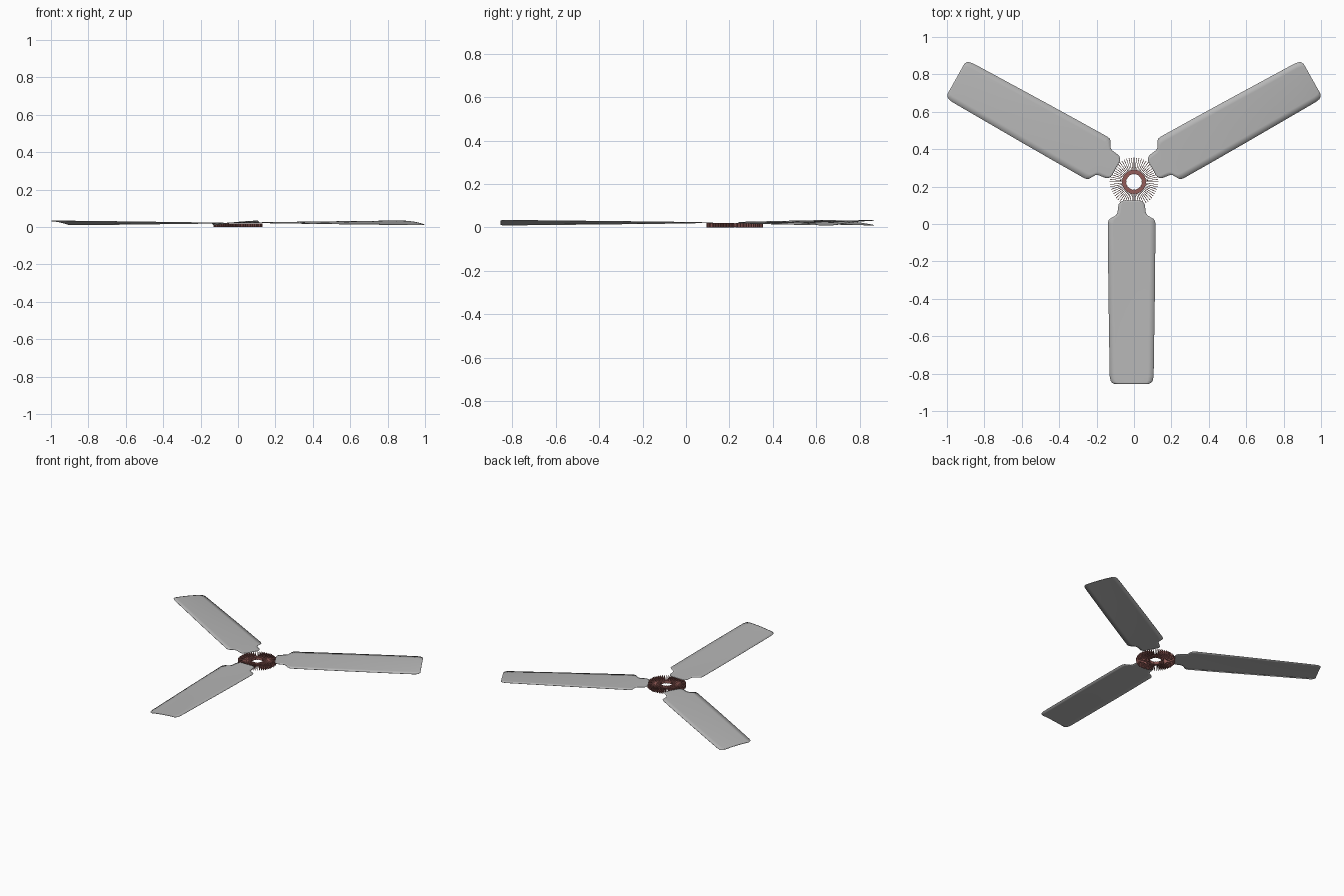
import bpy, bmesh, math
from mathutils import Matrix, Vector

cube = bpy.data.objects.get("Cube")
if cube:
    bpy.data.objects.remove(cube, do_unlink=True)

HUB = Vector((0, 0.225, 0))


def material(name, rgb, rough):
    m = bpy.data.materials.new(name)
    m.use_nodes = True
    m.diffuse_color = (*rgb, 1)
    b = m.node_tree.nodes["Principled BSDF"]
    b.inputs["Base Color"].default_value = (*rgb, 1)
    b.inputs["Roughness"].default_value = rough
    return m


grey = material("light grey", (0.47, 0.47, 0.47), 0.5)
copper = material("copper red", (0.30, 0.11, 0.10), 0.5)


def add_object(name, bm, mat):
    bmesh.ops.recalc_face_normals(bm, faces=bm.faces)
    me = bpy.data.meshes.new(name)
    bm.to_mesh(me)
    bm.free()
    me.materials.append(mat)
    ob = bpy.data.objects.new(name, me)
    bpy.context.collection.objects.link(ob)
    return ob


def smooth(ob):
    bpy.ops.object.select_all(action="DESELECT")
    ob.select_set(True)
    bpy.context.view_layer.objects.active = ob
    bpy.ops.object.shade_smooth_by_angle(angle=math.radians(40))


# Blade outline: distance from the hub, half width
OUTLINE = [(0.100, 0.045), (0.107, 0.060), (0.120, 0.070), (0.165, 0.076),
           (0.178, 0.084), (0.188, 0.100), (0.196, 0.115), (0.206, 0.124),
           (0.222, 0.127), (0.40, 0.126), (0.60, 0.124), (0.80, 0.121),
           (1.00, 0.118), (1.040, 0.117), (1.062, 0.113), (1.073, 0.106),
           (1.080, 0.092)]
COLUMNS = 8


def blade(name, angle, offset, shift):
    """Twisted, slightly cambered blade pointing out along an angle."""
    a = math.radians(angle)
    out = Vector((math.cos(a), math.sin(a), 0))
    side = Vector((-math.sin(a), math.cos(a), 0))
    bm = bmesh.new()
    rows = []
    for r, half in OUTLINE:
        row = []
        for i in range(COLUMNS + 1):
            t = 2 * i / COLUMNS - 1
            w = t * half
            z = 0.022 + 0.095 * r * w + 0.003 * r * (1 - t * t)
            p = HUB + out * (r + shift) + side * (w + offset)
            row.append(bm.verts.new((p.x, p.y, z)))
        rows.append(row)
    for lower, upper in zip(rows, rows[1:]):
        for i in range(COLUMNS):
            bm.faces.new((lower[i], upper[i], upper[i + 1], lower[i + 1]))
    ob = add_object(name, bm, grey)
    mod = ob.modifiers.new("thickness", "SOLIDIFY")
    mod.thickness = 0.002
    mod.offset = 0
    smooth(ob)


blade("front_blade", -90, -0.0125, 0)
blade("left_blade", 29.3, 0.0142, 0.02)
blade("right_blade", 150.7, -0.0142, 0.02)

# Winding core: a short open tube
bm = bmesh.new()
SIDES = 48
profile = [(0.043, 0.002), (0.064, 0.002), (0.064, 0.018), (0.043, 0.018)]
loops = []
for i in range(SIDES):
    a = math.tau * i / SIDES
    loops.append([bm.verts.new(HUB + Vector((r * math.cos(a), r * math.sin(a), z)))
                  for r, z in profile])
for i in range(SIDES):
    p, q = loops[i], loops[(i + 1) % SIDES]
    for j in range(4):
        k = (j + 1) % 4
        bm.faces.new((p[j], q[j], q[k], p[k]))
smooth(add_object("winding_core", bm, copper))

# Thin upright windings fanning out around the core
bm = bmesh.new()
COUNT = 60
INNER, OUTER = 0.041, 0.130
for i in range(COUNT):
    m = (Matrix.Translation(HUB) @ Matrix.Rotation(math.tau * i / COUNT, 4, "Z")
         @ Matrix.Translation(((INNER + OUTER) / 2, 0, 0.010))
         @ Matrix.Diagonal((OUTER - INNER, 0.003, 0.020, 1)))
    bmesh.ops.create_cube(bm, size=1, matrix=m)
add_object("winding_fins", bm, copper)
